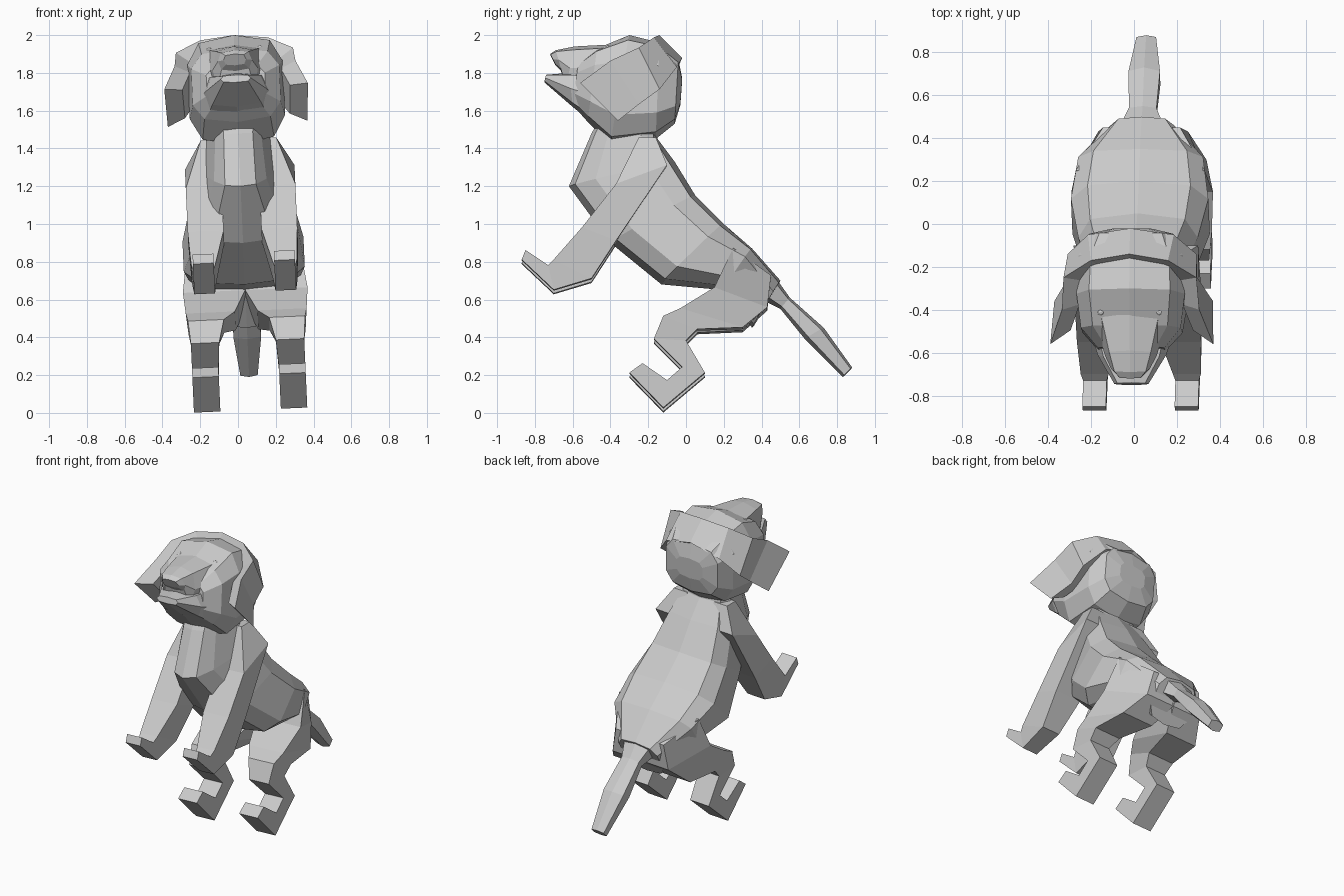
import bpy
import bmesh
from math import copysign, cos, sin, tau
from mathutils import Vector

default_cube = bpy.data.objects.get("Cube")
if default_cube:
    bpy.data.objects.remove(default_cube, do_unlink=True)

# One plain colour for the whole animal
shade = 0.6
colour = (shade, shade, shade, 1)
grey = bpy.data.materials.new("plain_grey")
grey.use_nodes = True
grey.diffuse_color = colour
grey.node_tree.nodes["Principled BSDF"].inputs["Base Color"].default_value = colour

SIDEWAYS_LEAN = 0.045
LEAN_PIVOT_HEIGHT = 1.5


def lean(point):
    """Tip a point of the upright animal slightly to its right."""
    x, y, z = point
    return Vector((x + SIDEWAYS_LEAN * (LEAN_PIVOT_HEIGHT - z), y, z + SIDEWAYS_LEAN * x))


def finish(name, bm):
    """Turn the bmesh into a flat-shaded grey object."""
    bmesh.ops.recalc_face_normals(bm, faces=bm.faces)
    mesh = bpy.data.meshes.new(name)
    bm.to_mesh(mesh)
    bm.free()
    mesh.materials.append(grey)
    bpy.context.collection.objects.link(bpy.data.objects.new(name, mesh))


def loft(name, rings):
    """Skin a list of equal-sized point rings and cap both ends."""
    bm = bmesh.new()
    loops = [[bm.verts.new(lean(point)) for point in ring] for ring in rings]
    for near, far in zip(loops, loops[1:]):
        for i in range(len(near)):
            bm.faces.new((near[i - 1], near[i], far[i], far[i - 1]))
    bm.faces.new(loops[0])
    bm.faces.new(loops[-1])
    finish(name, bm)


def squarish(value):
    """Push a sine or cosine outwards, for a rounded-square outline."""
    return copysign(abs(value) ** 0.6, value)


def rounded(upper, lower, half_width, sides=10, keel=0):
    """Symmetric ring between two (y, z) points; keel narrows its lower end."""
    upper, lower = Vector(upper), Vector(lower)
    ring = []
    for i in range(sides):
        angle = tau * i / sides
        drop = (1 - squarish(cos(angle))) / 2
        y, z = upper.lerp(lower, drop)
        ring.append((half_width * squarish(sin(angle)) * (1 - keel * drop), y, z))
    return ring


def boxed(side, front, rear, inner, outer, tuck=0):
    """Four-cornered limb ring; tuck pulls the outer rear corner inwards."""
    return [(side * inner, *front), (side * outer, *front),
            (side * (outer - tuck), *rear), (side * inner, *rear)]


def banded(side, upper, lower):
    """Ring of the ear band, thickened towards the middle of the skull."""
    skull_middle = Vector((0, -.3, 1.7))
    corners = [Vector(upper), Vector(lower)]
    corners += [corner.lerp(skull_middle, .25) for corner in reversed(corners)]
    return [(side * x, y, z) for x, y, z in corners]


# Torso, from neck to rump
loft("torso", [
    rounded((-.17, 1.55), (-.45, 1.57), .18, keel=.4),
    rounded((-.15, 1.45), (-.5, 1.48), .2, keel=.5),
    rounded((-.06, 1.33), (-.62, 1.2), .26, keel=.6),
    rounded((.05, 1.15), (-.4, .9), .31, keel=.3),
    rounded((.2, 1), (-.13, .68), .33),
    rounded((.35, .87), (.2, .65), .3),
    rounded((.5, .7), (.35, .45), .15),
])

# Tail, hanging behind the rump
loft("tail", [
    rounded((.45, .75), (.4, .6), .12, sides=6),
    rounded((.55, .61), (.5, .55), .07, sides=6),
    rounded((.73, .45), (.63, .39), .08, sides=6),
    rounded((.88, .24), (.83, .19), .05, sides=6),
])

# Head, with the mouth just parted
loft("head", [
    rounded((-.02, 1.77), (-.03, 1.63), .1),
    rounded((-.04, 1.87), (-.06, 1.53), .2),
    rounded((-.14, 1.96), (-.16, 1.45), .25),
    rounded((-.3, 2), (-.4, 1.42), .26),
    rounded((-.47, 1.93), (-.52, 1.54), .24),
    rounded((-.57, 1.85), (-.6, 1.63), .16),
])
loft("lower_jaw", [
    rounded((-.4, 1.8), (-.45, 1.5), .22, sides=8),
    rounded((-.62, 1.8), (-.6, 1.62), .16, sides=8),
    rounded((-.74, 1.79), (-.75, 1.75), .08, sides=8),
])
loft("muzzle", [
    rounded((-.4, 1.95), (-.5, 1.7), .17, sides=8),
    rounded((-.59, 1.94), (-.64, 1.7), .12, sides=8),
    rounded((-.69, 1.92), (-.66, 1.81), .09, sides=8),
    rounded((-.72, 1.9), (-.69, 1.84), .06, sides=8),
])

for side, label in ((1, "left"), (-1, "right")):
    # Ear with the raised band that runs round the back of the skull
    loft(label + "_ear", [
        banded(side, (0, -.14, 2), (0, -.02, 1.88)),
        banded(side, (.18, -.17, 1.98), (.2, -.05, 1.82)),
        banded(side, (.31, -.25, 1.92), (.3, -.14, 1.7)),
        banded(side, (.32, -.4, 1.85), (.3, -.25, 1.62)),
        banded(side, (.38, -.56, 1.73), (.37, -.36, 1.53)),
    ])

    # Small bead eye
    bm = bmesh.new()
    bmesh.ops.create_uvsphere(bm, u_segments=10, v_segments=6, radius=.02)
    bmesh.ops.translate(bm, verts=bm.verts, vec=lean((side * .135, -.41, 1.92)))
    finish(label + "_eye", bm)

    # Front leg, from shoulder to raised paw
    loft(label + "_front_leg", [
        boxed(side, (-.25, 1.45), (-.16, 1.45), .1, .2),
        boxed(side, (-.37, 1.2), (-.1, 1.3), .1, .29),
        boxed(side, (-.55, .97), (-.37, .9), .1, .29),
        boxed(side, (-.7, .8), (-.5, .7), .15, .28),
        boxed(side, (-.73, .77), (-.7, .64), .16, .27),
        boxed(side, (-.85, .85), (-.87, .8), .16, .27),
    ])

    # Hind leg, from hip to paw
    loft(label + "_hind_leg", [
        boxed(side, (.25, .86), (.45, .72), .05, .3, tuck=.12),
        boxed(side, (.15, .65), (.43, .55), 0, .33, tuck=.12),
        boxed(side, (-.03, .54), (.3, .44), .06, .32, tuck=.03),
        boxed(side, (-.12, .5), (.06, .43), .12, .31),
        boxed(side, (-.17, .38), (0, .37), .15, .3),
        boxed(side, (-.02, .23), (.1, .2), .16, .3),
        boxed(side, (-.1, .16), (-.12, .015), .16, .3),
        boxed(side, (-.23, .25), (-.3, .2), .16, .3),
    ])
